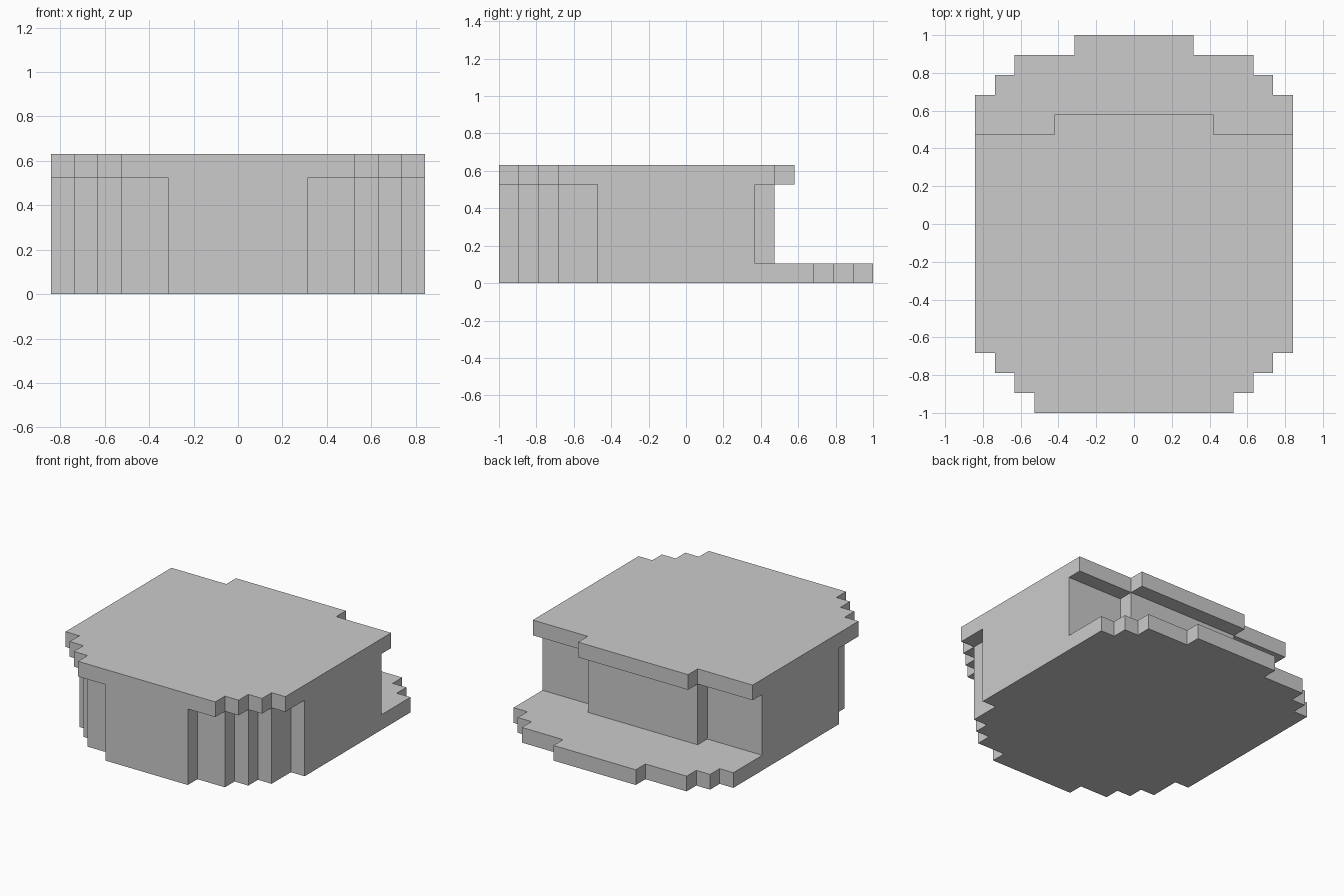
import bpy, bmesh
from mathutils import Vector

if "Cube" in bpy.data.objects:
    bpy.data.objects.remove(bpy.data.objects["Cube"])

U = 2 / 19  # one block; the model is 19 blocks long

# Half widths (in blocks) of each one-block row, from front to back
base_rows = [3, 5, 6, 7, 7] + [8] * 11 + [7, 6, 3]
body_rows = [3, 5, 6, 7, 7] + [8] * 8 + [4]
lid_rows = [5, 6, 7] + [8] * 11 + [4]

# Base plate, four layers of body, overhanging lid
layers = [base_rows] + [body_rows] * 4 + [lid_rows]

cells = {(x, y, z)
         for z, rows in enumerate(layers)
         for y, half in enumerate(rows)
         for x in range(-half, half)}


def block_object(name, cells):
    """Skin the outside of a set of blocks and merge the flat areas."""
    bm = bmesh.new()
    for c in cells:
        for axis in range(3):
            for side in (0, 1):
                neighbour = list(c)
                neighbour[axis] += 2 * side - 1
                if tuple(neighbour) in cells:
                    continue
                corners = []
                for a, b in ((0, 0), (1, 0), (1, 1), (0, 1)):
                    p = Vector(c)
                    p[axis] += side
                    p[(axis + 1) % 3] += a
                    p[(axis + 2) % 3] += b
                    corners.append(bm.verts.new((p.x * U, (p.y - 9.5) * U, p.z * U)))
                bm.faces.new(corners if side else corners[::-1])
    bmesh.ops.remove_doubles(bm, verts=bm.verts[:], dist=U / 100)
    bmesh.ops.dissolve_limit(bm, angle_limit=0.01, verts=bm.verts[:], edges=bm.edges[:])
    mesh = bpy.data.meshes.new(name)
    bm.to_mesh(mesh)
    bm.free()
    obj = bpy.data.objects.new(name, mesh)
    bpy.context.collection.objects.link(obj)
    return obj


block_object("stepped_casing", cells)
